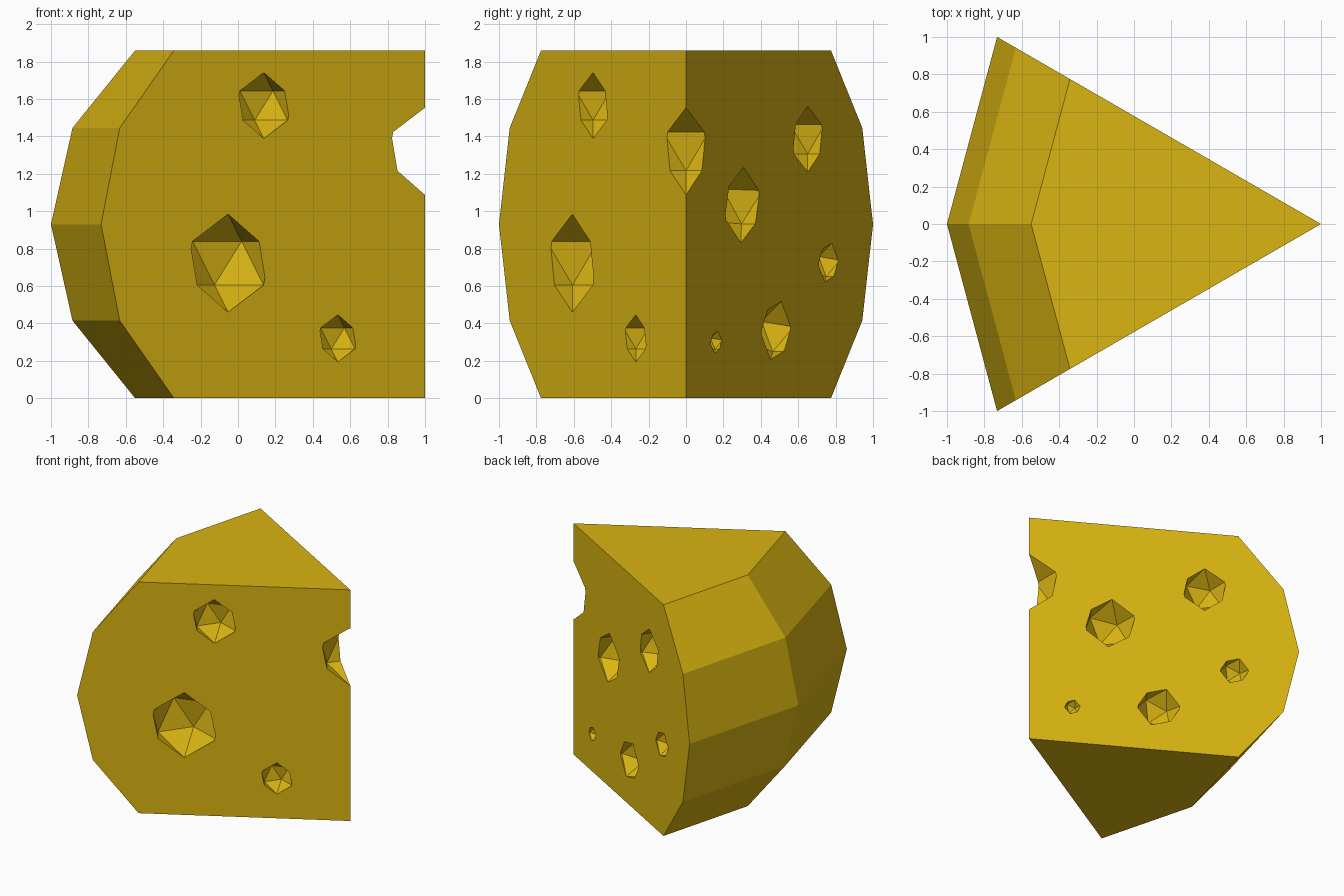
import bpy, bmesh, math
from mathutils import Matrix, Vector

if "Cube" in bpy.data.objects:
    bpy.data.objects.remove(bpy.data.objects["Cube"])

rind = bpy.data.materials.new("cheese yellow")
rind.diffuse_color = (0.70, 0.46, 0.006, 1)
rind.use_nodes = True
rind.node_tree.nodes["Principled BSDF"].inputs["Base Color"].default_value = rind.diffuse_color


def make_object(name, bm):
    bmesh.ops.recalc_face_normals(bm, faces=bm.faces)
    mesh = bpy.data.meshes.new(name)
    bm.to_mesh(mesh)
    bm.free()
    mesh.materials.append(rind)
    obj = bpy.data.objects.new(name, mesh)
    bpy.context.collection.objects.link(obj)
    return obj


# Wedge: bulging rind profile (radius, height) swept 60 degrees about the tip
profile = [(1.55, 0), (1.885, 0.415), (2.0, 0.93), (1.885, 1.445), (1.55, 1.86)]
bm = bmesh.new()
cols = []
for deg in (150, 180, 210):
    a = math.radians(deg)
    cols.append([bm.verts.new((1 + r * math.cos(a), r * math.sin(a), z)) for r, z in profile])
low, high = bm.verts.new((1, 0, 0)), bm.verts.new((1, 0, 1.86))
for c, d in zip(cols, cols[1:]):
    for i in range(4):
        bm.faces.new((c[i], d[i], d[i + 1], c[i + 1]))
bm.faces.new([low] + [c[0] for c in cols])
bm.faces.new([high] + [c[-1] for c in cols])
bm.faces.new([low] + cols[0] + [high])
bm.faces.new([low] + cols[2] + [high])
cheese = make_object("cheese_wedge", bm)

# Holes: icosahedra centred on the cut faces (y, z, radius, tilt in degrees)
holes = [
    (-0.607, 0.722, 0.262, 0), (-0.4965, 1.565, 0.176, 0), (-0.268, 0.32, 0.126, 0),
    (0.0, 1.32, 0.232, 0),
    (0.30, 1.033, 0.202, -4), (0.65, 1.385, 0.176, 0), (0.76, 0.725, 0.11, -20),
    (0.48, 0.362, 0.165, -20), (0.16, 0.3, 0.061, -15),
]
bm = bmesh.new()
for y, z, r, tilt in holes:
    x = 1 - abs(y) * math.sqrt(3) - 0.002
    rot = Matrix.Rotation(math.radians(tilt), 4, Vector((0.5, 0.866, 0)))
    bmesh.ops.create_icosphere(bm, subdivisions=1, radius=r,
                               matrix=Matrix.Translation((x, y, z)) @ rot)
cutter = make_object("hole_cutter", bm)
cutter.hide_render = True

# Cut the holes, then drop the helper
mod = cheese.modifiers.new("holes", 'BOOLEAN')
mod.operation = 'DIFFERENCE'
mod.solver = 'EXACT'
mod.object = cutter
bpy.context.view_layer.objects.active = cheese
cheese.select_set(True)
bpy.ops.object.modifier_apply(modifier=mod.name)
bpy.data.objects.remove(cutter)
